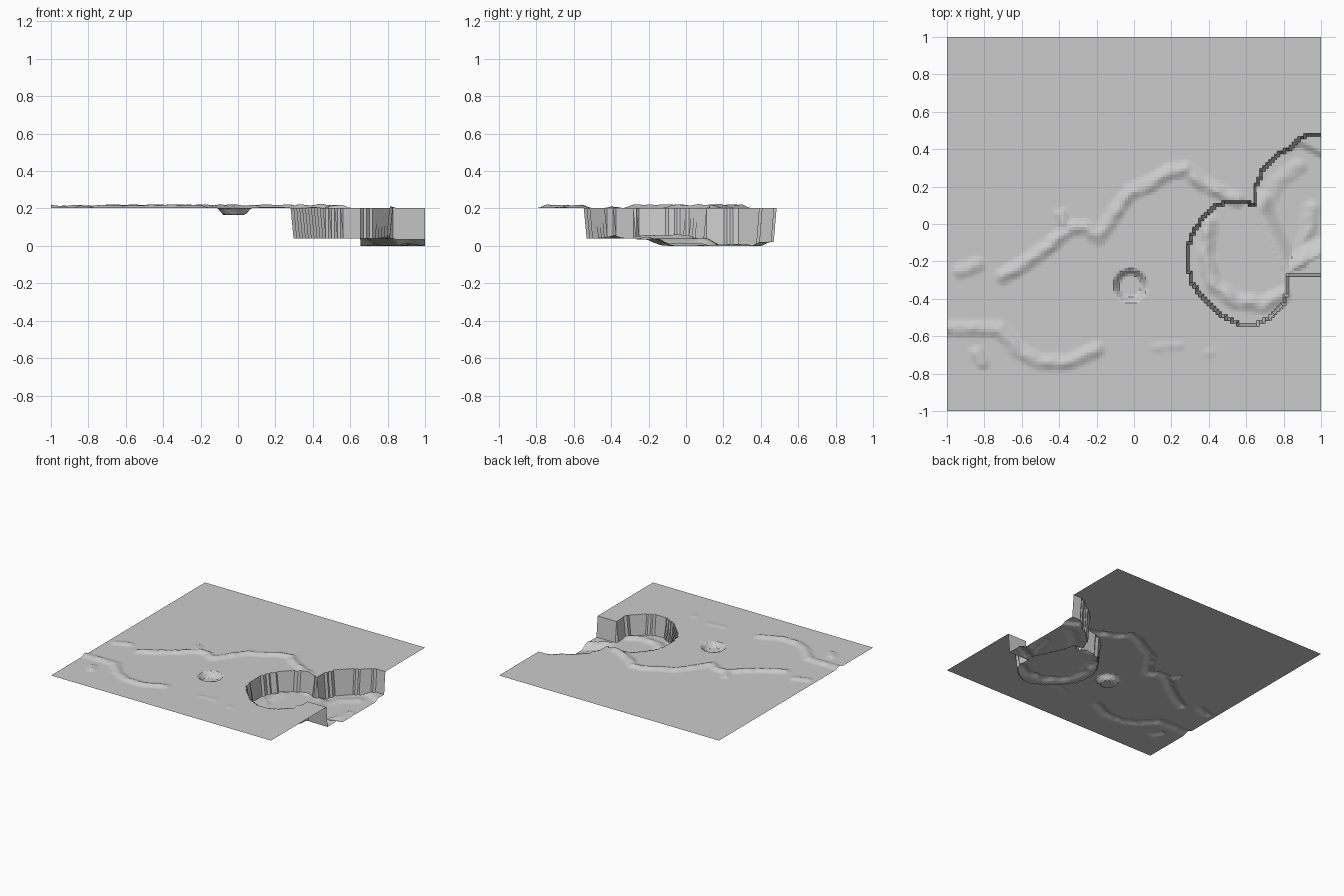
import bpy, bmesh
from mathutils import Vector, noise

if "Cube" in bpy.data.objects:
    bpy.data.objects.remove(bpy.data.objects["Cube"])

N = 128            # grid cells per side
TOP = 0.203        # level of the plain
UPPER = 0.04       # floor of the left basin

# Basin outlines
BASIN_LEFT = [(.65, .10), (.58, .12), (.50, .12), (.42, .09), (.35, .01), (.30, -.08), (.285, -.2),
              (.31, -.31), (.37, -.40), (.46, -.48), (.54, -.53), (.63, -.54), (.72, -.51),
              (.79, -.44), (.825, -.35), (.82, -.28), (.95, -.1)]
BASIN_RIGHT = [(.65, .08), (.65, .20), (.69, .29), (.76, .37), (.84, .41), (.89, .46), (.95, .478),
               (1.1, .478), (1.1, -.28), (.81, -.28)]
# Step between the floors, and the low terraces in the right basin
STEP = [(.65, .10), (.72, -.05), (.82, -.26), (1.0, -.16)]
TERRACE = [(.72, .35), (.82, .375), (.89, .40), (1.0, .345)]

# Ridges: points, half width, height
RIDGES = [
    ([(-.70, -.28), (-.55, -.19), (-.42, -.09), (-.34, -.02), (-.26, -.02), (-.19, -.07), (-.10, .06),
      (-.02, .17), (.10, .22), (.19, .28), (.28, .29), (.36, .22), (.46, .17), (.55, .13)], .055, .02),
    ([(-.39, .05), (-.36, -.04)], .045, .016),
    ([(-1.0, -.56), (-.72, -.56), (-.63, -.67), (-.5, -.74), (-.35, -.74), (-.2, -.67)], .055, .018),
    ([(-.93, -.25), (-.84, -.22)], .055, .015),
    ([(-.84, -.69), (-.81, -.74)], .05, .015),
    ([(.12, -.66), (.24, -.65)], .04, .005),
    ([(.40, -.69), (.41, -.69)], .04, .005),
    ([(.40, .0), (.38, -.18), (.43, -.33), (.54, -.41), (.70, -.43), (.79, -.38)], .06, .02),
    ([(.88, -.2), (.93, -.05), (.95, .08)], .06, .015),
    ([(.70, .1), (.76, .22), (.88, .31)], .06, .012),
]


def inside(x, y, poly):
    hit = False
    for (ax, ay), (bx, by) in zip(poly, poly[1:] + poly[:1]):
        if (ay > y) != (by > y) and x < ax + (y - ay) / (by - ay) * (bx - ax):
            hit = not hit
    return hit


def distance(x, y, path):
    p, best = Vector((x, y)), 9.0
    for a, b in zip(path, path[1:]):
        a, d = Vector(a), Vector(b) - Vector(a)
        t = max(0, min(1, (p - a).dot(d) / d.length_squared))
        best = min(best, (p - a - d * t).length)
    return best


def smooth(t):
    t = max(0, min(1, t))
    return t * t * (3 - 2 * t)


def height(x, y):
    # Plain, basins and their floors
    z = TOP
    if inside(x, y, BASIN_RIGHT):
        apron = y < -.28 + (x - .81) * .62 and y < -.15
        if apron:
            z = .035
        else:
            z = UPPER * (1 - smooth(distance(x, y, STEP) / .10))
            if x > .8 and y > .34:
                edge = .375 + .025 * smooth((x - .8) / .09) - max(0, x - .89) * .5
                if y > edge:
                    z = max(z, .02 * smooth((y - edge) / .05))
    elif inside(x, y, BASIN_LEFT):
        z = UPPER

    # Small pit
    r = Vector((x + .02, y + .33)).length
    if r < .09:
        z -= .038 * min(1, (.09 - r) / .03)

    # Rough ridges
    lift = 0
    for path, width, h in RIDGES:
        d = distance(x, y, path) / width
        if d < 1:
            rough = .85 + .45 * noise.noise(Vector((x * 17, y * 17, 3)))
            lift = max(lift, h * (1 - smooth(d)) * rough)
    return z + lift


bm = bmesh.new()
bmesh.ops.create_grid(bm, x_segments=N, y_segments=N, size=1.0)
for v in bm.verts:
    v.co.z = height(v.co.x, v.co.y)
low = min(v.co.z for v in bm.verts)
for v in bm.verts:
    v.co.z -= low
mesh = bpy.data.meshes.new("terrain")
bm.to_mesh(mesh)
bm.free()
bpy.context.collection.objects.link(bpy.data.objects.new("terrain", mesh))
